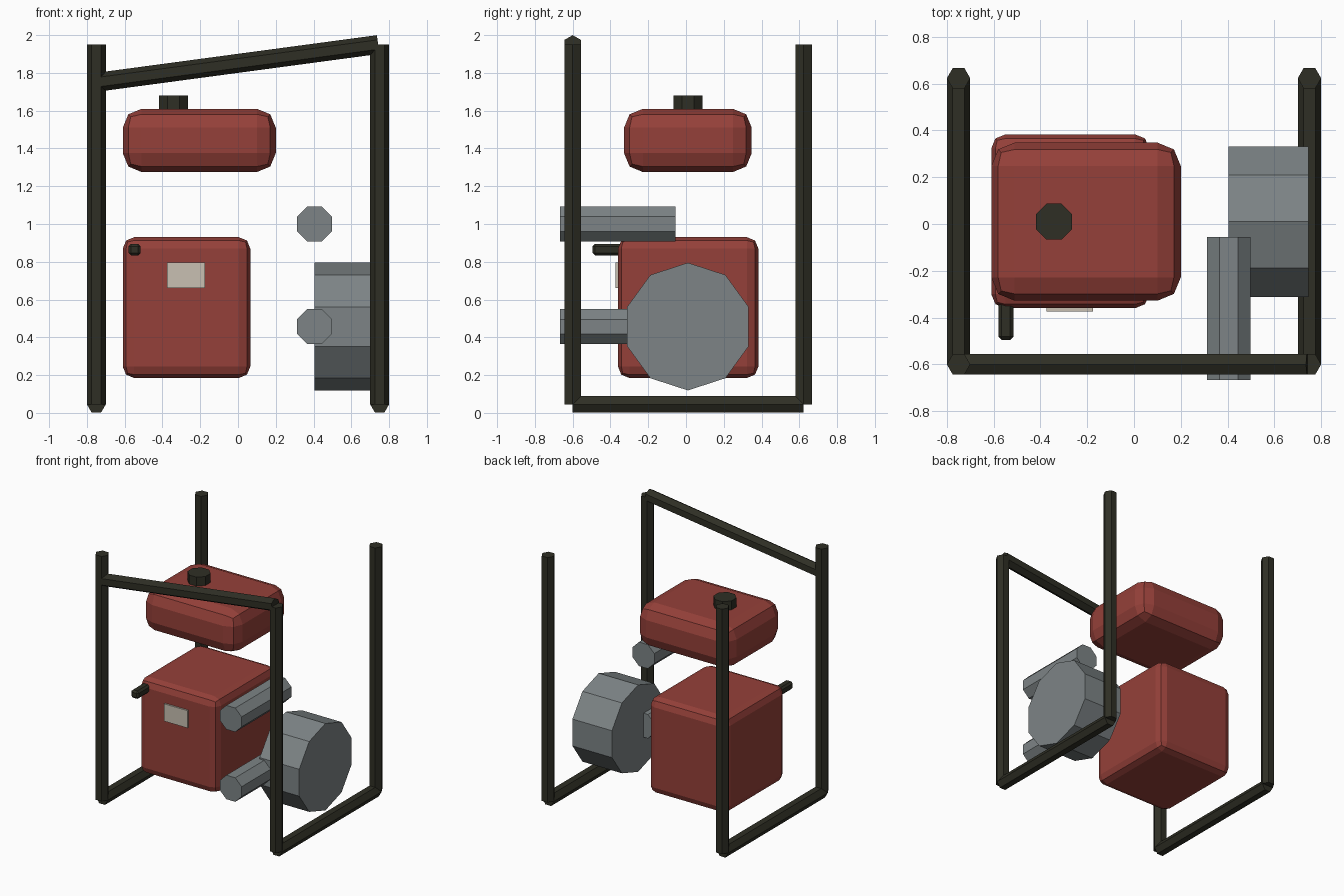
import bpy, math
from mathutils import Vector, Matrix

if "Cube" in bpy.data.objects:
    bpy.data.objects.remove(bpy.data.objects["Cube"])


def material(name, rgb):
    m = bpy.data.materials.new(name)
    m.diffuse_color = (*rgb, 1)
    m.use_nodes = True
    m.node_tree.nodes["Principled BSDF"].inputs["Base Color"].default_value = m.diffuse_color
    return m


RED = material("red paint", (0.30, 0.051, 0.041))
DARK = material("dark frame", (0.028, 0.028, 0.018))
GREY = material("grey metal", (0.205, 0.231, 0.238))
PALE = material("pale label", (0.58, 0.53, 0.445))


def box(name, lo, hi, mat, bevel=0, segments=1):
    """Box between two corners with optional bevelled edges."""
    lo, hi = Vector(lo), Vector(hi)
    bpy.ops.mesh.primitive_cube_add(size=1, location=(lo + hi) / 2)
    o = bpy.context.object
    o.name = name
    o.data.transform(Matrix.Diagonal((*(hi - lo), 1)))
    o.data.materials.append(mat)
    if bevel:
        b = o.modifiers.new("rounding", 'BEVEL')
        b.width, b.segments = bevel, segments
    return o


def rod(name, a, b, radius, sides, mat, first):
    """Prism from a to b; 'first' is the direction of one corner."""
    a, b = Vector(a), Vector(b)
    z = (b - a).normalized()
    x = Vector(first)
    x = (x - z * x.dot(z)).normalized()
    y = z.cross(x)
    bpy.ops.mesh.primitive_cylinder_add(vertices=sides, radius=radius, depth=(b - a).length)
    o = bpy.context.object
    o.name = name
    # the primitive has a corner on its local y axis
    rot = Matrix((-y, x, z)).transposed().to_4x4()
    o.matrix_world = Matrix.Translation((a + b) / 2) @ rot
    o.data.materials.append(mat)
    return o


# tube frame: posts and floor rails on both sides, sloping front bar
FRONT, BACK = -0.60, 0.623
for side, x in (("left", -0.75), ("right", 0.75)):
    for end, y in (("front", FRONT), ("back", BACK)):
        rod(f"{side}_{end}_post", (x, y, 0.045), (x, y, 1.95), 0.05, 6, DARK, (1, 0, 0))
    rod(f"{side}_floor_rail", (x, FRONT, 0.045), (x, BACK, 0.045), 0.05, 6, DARK, (1, 0, 0))
rod("front_top_bar", (-0.75, FRONT, 1.75), (0.742, FRONT, 1.95), 0.05, 6, DARK, (0, 0, 1))

# engine block with label and handle
box("engine_block", (-0.61, -0.36, 0.185), (0.065, 0.383, 0.93), RED, 0.06, 2)
box("label_plate", (-0.375, -0.373, 0.66), (-0.175, -0.355, 0.795), PALE)
box("handle", (-0.58, -0.495, 0.833), (-0.515, -0.33, 0.895), DARK, 0.014)

# fuel tank and cap
box("fuel_tank", (-0.61, -0.328, 1.275), (0.20, 0.348, 1.61), RED, 0.10, 2)
rod("tank_cap", (-0.342, 0.01, 1.58), (-0.342, 0.01, 1.68), 0.083, 8, DARK,
    (math.cos(math.pi / 8), math.sin(math.pi / 8), 0))

# generator drum and two pipes
rod("generator_drum", (0.405, 0.01, 0.457), (0.745, 0.01, 0.457), 0.338, 10, GREY, (0, 0, 1))
for name, z in (("lower_pipe", 0.457), ("upper_pipe", 1.0)):
    rod(name, (0.405, -0.667, z), (0.405, -0.055, z), 0.101, 8, GREY,
        (math.cos(math.pi / 8), 0, math.sin(math.pi / 8)))
